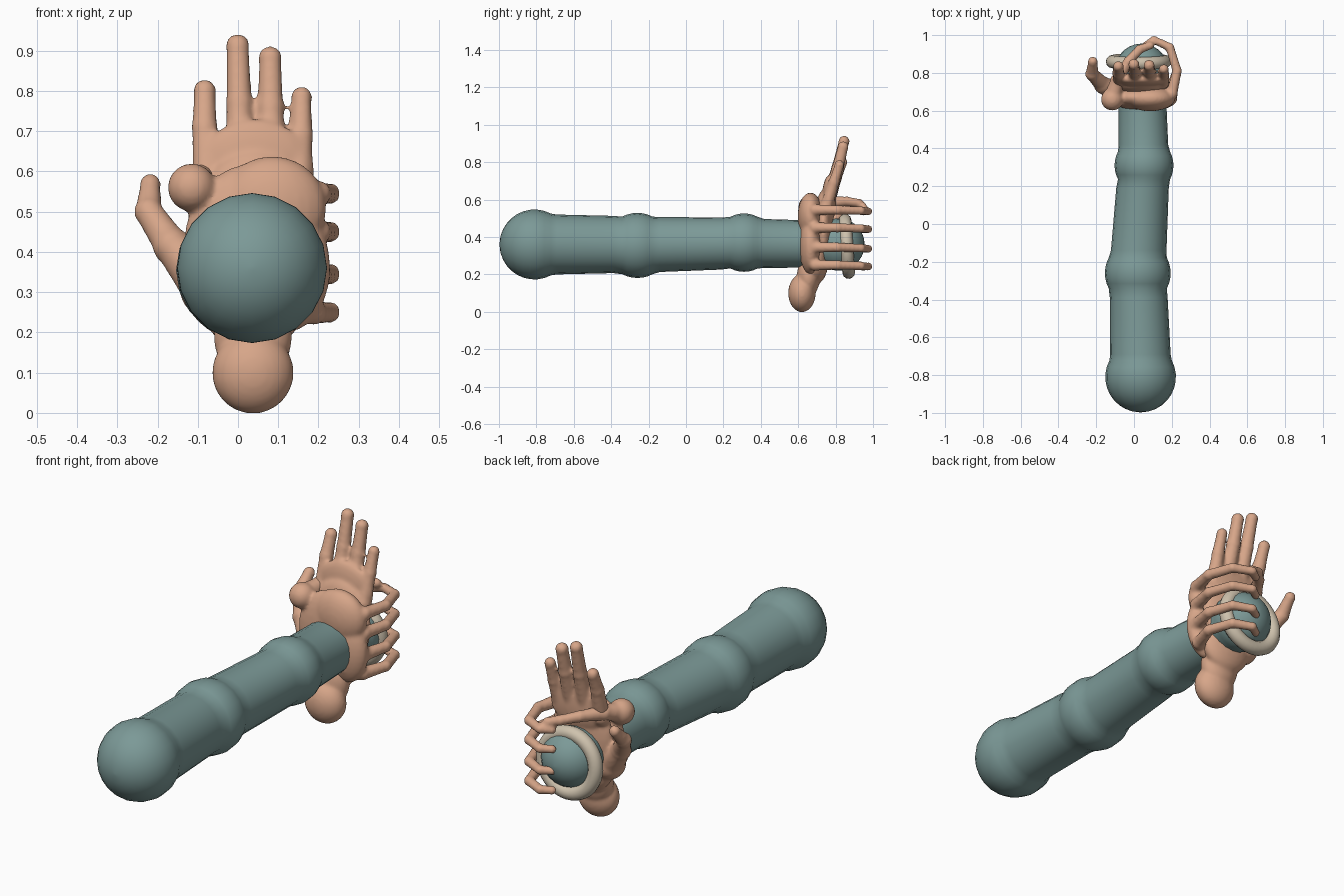
import bpy, bmesh, math
from mathutils import Matrix, Vector

if "Cube" in bpy.data.objects:
    bpy.data.objects.remove(bpy.data.objects["Cube"])


def material(name, rgb):
    m = bpy.data.materials.new(name)
    m.diffuse_color = (*rgb, 1)
    m.use_nodes = True
    m.node_tree.nodes["Principled BSDF"].inputs["Base Color"].default_value = m.diffuse_color
    return m


SKIN = material("skin", (0.68, 0.38, 0.25))
TEAL = material("teal_cloth", (0.20, 0.32, 0.31))
CREAM = material("cream_cuff", (0.62, 0.54, 0.42))


def finish(name, bm, mat):
    bmesh.ops.recalc_face_normals(bm, faces=bm.faces)
    me = bpy.data.meshes.new(name)
    bm.to_mesh(me)
    bm.free()
    me.materials.append(mat)
    for p in me.polygons:
        p.use_smooth = True
    ob = bpy.data.objects.new(name, me)
    bpy.context.collection.objects.link(ob)
    return ob


def blob(bm, c, r):
    m = Matrix.Translation(c) @ Matrix.Diagonal((*r, 1))
    bmesh.ops.create_uvsphere(bm, u_segments=24, v_segments=16, radius=1, matrix=m)


def chain(bm, pts, radii):
    """Rounded tapered limb through the joints."""
    for p, r in zip(pts, radii):
        blob(bm, p, (r * 1.08,) * 3)
    for a, b, ra, rb in zip(pts, pts[1:], radii, radii[1:]):
        a, b = Vector(a), Vector(b)
        d = b - a
        m = Matrix.Translation((a + b) / 2) @ d.to_track_quat('Z', 'Y').to_matrix().to_4x4()
        bmesh.ops.create_cone(bm, cap_ends=True, segments=16, radius1=ra, radius2=rb,
                              depth=d.length, matrix=m)


def flesh(name, bm, smooth):
    """Fuse the overlapping masses into one soft skin."""
    ob = finish(name, bm, SKIN)
    rm = ob.modifiers.new("fuse", 'REMESH')
    rm.mode = 'VOXEL'
    rm.voxel_size = 0.008
    rm.use_smooth_shade = True
    sm = ob.modifiers.new("soften", 'SMOOTH')
    sm.factor = 0.5
    sm.iterations = smooth
    return ob


# Sleeve: loft of round sections along y, with bulging joints
def joint(y, x, z, r, a0, a1, n):
    out = []
    for i in range(n + 1):
        a = math.radians(a0 + (a1 - a0) * i / n)
        out.append((y - r * math.cos(a), x, z, r * math.sin(a)))
    return out


sections = joint(-0.81, 0.035, 0.36, 0.187, 2, 118, 10)
sections += [(-0.69, 0.034, 0.36, 0.16), (-0.39, 0.025, 0.36, 0.153)]
sections += joint(-0.26, 0.02, 0.355, 0.174, 62, 118, 6)
sections += [(-0.14, 0.025, 0.36, 0.147), (0.19, 0.045, 0.365, 0.139)]
sections += joint(0.31, 0.053, 0.37, 0.156, 62, 118, 6)
sections += [(0.42, 0.05, 0.365, 0.131), (0.65, 0.045, 0.363, 0.126)]
sections += joint(0.815, 0.04, 0.36, 0.14, 65, 178, 9)
bm = bmesh.new()
rings = []
N = 20
for y, x, z, r in sections:
    rings.append([bm.verts.new((x + r * math.cos(2 * math.pi * k / N), y,
                                z + r * math.sin(2 * math.pi * k / N))) for k in range(N)])
for a, b in zip(rings, rings[1:]):
    for k in range(N):
        bm.faces.new((a[k], a[(k + 1) % N], b[(k + 1) % N], b[k]))
bm.faces.new(rings[0])
bm.faces.new(rings[-1])
finish("sleeve", bm, TEAL)

# Cuff ring near the far end of the sleeve
bm = bmesh.new()
rot = Matrix.Translation((0.025, 0.86, 0.35)) @ Matrix.Rotation(math.radians(4), 4, 'X')
grid = [[bm.verts.new(rot @ Vector(((0.14 + 0.034 * math.cos(v)) * math.cos(u),
                                    0.034 * math.sin(v),
                                    (0.14 + 0.034 * math.cos(v)) * math.sin(u))))
         for v in [2 * math.pi * j / 12 for j in range(12)]]
        for u in [2 * math.pi * i / 40 for i in range(40)]]
for i in range(40):
    for j in range(12):
        a, b = grid[i], grid[(i + 1) % 40]
        bm.faces.new((a[j], b[j], b[(j + 1) % 12], a[(j + 1) % 12]))
finish("cuff_ring", bm, CREAM)

# Open hand: wrist, palm, four raised fingers, thumb
bm = bmesh.new()
blob(bm, (0.037, 0.62, 0.1), (0.102, 0.074, 0.102))
blob(bm, (0.037, 0.655, 0.19), (0.098, 0.062, 0.11))
blob(bm, (0.037, 0.70, 0.30), (0.14, 0.065, 0.15))
blob(bm, (0.04, 0.735, 0.45), (0.158, 0.052, 0.20))
blob(bm, (0.042, 0.765, 0.60), (0.15, 0.038, 0.13))
for base, mid, tip, r in [
        ((-0.075, 0.755, 0.56), (-0.083, 0.80, 0.71), (-0.083, 0.835, 0.80), 0.027),
        ((0.005, 0.755, 0.58), (0.003, 0.81, 0.77), (-0.001, 0.845, 0.912), 0.028),
        ((0.083, 0.755, 0.58), (0.081, 0.81, 0.76), (0.080, 0.84, 0.882), 0.028),
        ((0.150, 0.750, 0.56), (0.157, 0.79, 0.69), (0.158, 0.82, 0.785), 0.025)]:
    chain(bm, (base, mid, tip), (r * 1.4, r * 1.15, r))
chain(bm, ((-0.07, 0.69, 0.31), (-0.165, 0.735, 0.415), (-0.222, 0.795, 0.50), (-0.218, 0.86, 0.568)),
      (0.07, 0.044, 0.034, 0.025))
flesh("open_hand", bm, 8)

# Gripping hand: palm around the sleeve, four hooked fingers, thumb over the top
bm = bmesh.new()
blob(bm, (0.04, 0.67, 0.42), (0.175, 0.068, 0.20))
blob(bm, (0.085, 0.665, 0.51), (0.135, 0.068, 0.128))
blob(bm, (0.12, 0.665, 0.36), (0.11, 0.06, 0.16))
blob(bm, (-0.115, 0.66, 0.56), (0.06, 0.06, 0.06))
for i, z in enumerate((0.545, 0.45, 0.345, 0.25)):
    dx = -0.012 if i == 3 else 0
    chain(bm, ((0.13, 0.66, 0.42 + (z - 0.42) * 0.8), (0.20 + dx, 0.69, z), (0.228, 0.81, z),
               (0.19, 0.935, z - 0.004), (0.105, 0.975, z - 0.008), (0.06, 0.945, z - 0.012)),
          (0.045, 0.03, 0.025, 0.023, 0.021, 0.019))
chain(bm, ((-0.115, 0.66, 0.56), (-0.09, 0.76, 0.585), (-0.03, 0.86, 0.59), (0.03, 0.925, 0.58), (0.085, 0.945, 0.565)),
      (0.05, 0.034, 0.026, 0.024, 0.021))
flesh("gripping_hand", bm, 8)
